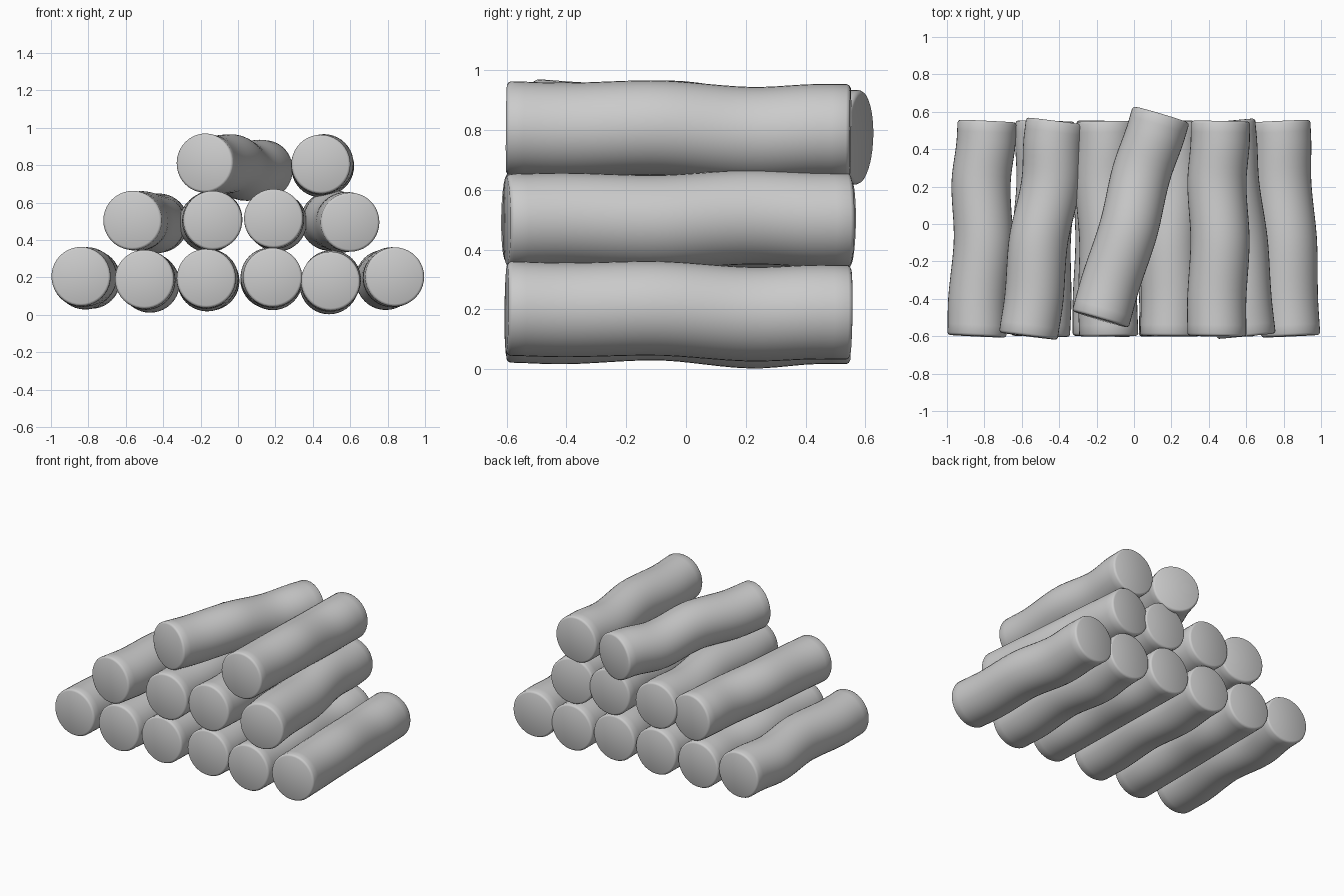
import bpy, bmesh, math
from mathutils import Vector

if "Cube" in bpy.data.objects:
    bpy.data.objects.remove(bpy.data.objects["Cube"])

SIDES = 40
R = 0.158
# gentle waviness along a log: (position, strength)
WAVE = [(0, 0), (0.15, -0.3), (0.43, 0.6), (0.72, -1), (0.92, 0), (1, 0)]


def wave(t):
    for (a, va), (b, vb) in zip(WAVE, WAVE[1:]):
        if t <= b:
            s = (t - a) / (b - a)
            return va + (vb - va) * s * s * (3 - 2 * s)
    return 0.0


def log(name, front, back, wx, wz):
    p, q = Vector(front), Vector(back)
    axis = (q - p).normalized()
    side = axis.cross(Vector((0, 0, 1))).normalized()
    up = side.cross(axis)
    length = (q - p).length
    # ring stations with a small rounded rim at both ends
    rim = [(0, 0.013), (0.004, 0.005), (0.013, 0)]
    stations = [(d / length, R - c) for d, c in rim]
    stations += [(0.011 + 0.978 * i / 24, R) for i in range(1, 24)]
    stations += [(1 - d / length, R - c) for d, c in reversed(rim)]
    bm = bmesh.new()
    rings = []
    for t, r in stations:
        c = p.lerp(q, t) + side * wx * wave(t) + up * wz * wave(t)
        rings.append([bm.verts.new(c + r * (side * math.cos(a) + up * math.sin(a)))
                      for a in (2 * math.pi * i / SIDES for i in range(SIDES))])
    for a, b in zip(rings, rings[1:]):
        for i in range(SIDES):
            j = (i + 1) % SIDES
            bm.faces.new((a[i], a[j], b[j], b[i]))
    bm.faces.new(rings[0])
    bm.faces.new(rings[-1])
    bmesh.ops.recalc_face_normals(bm, faces=bm.faces)
    mesh = bpy.data.meshes.new(name)
    bm.to_mesh(mesh)
    bm.free()
    obj = bpy.data.objects.new(name, mesh)
    bpy.context.collection.objects.link(obj)
    bpy.context.view_layer.objects.active = obj
    obj.select_set(True)
    bpy.ops.object.shade_smooth_by_angle(angle=math.radians(35))
    obj.select_set(False)


F, B = -0.60, 0.55
# each log: front centre, back centre, sideways wave, vertical wave
rows = {
    "bottom_log": [
        ((-0.84, F, 0.205), (-0.785, B, 0.19), 0.017, 0.008),
        ((-0.50, F, 0.19), (-0.475, B, 0.175), -0.012, 0.010),
        ((-0.17, F, 0.195), (-0.15, B, 0.18), 0.010, 0.008),
        ((0.185, F, 0.20), (0.17, B, 0.19), -0.012, 0.010),
        ((0.495, F, 0.18), (0.495, B, 0.175), 0.008, 0.016),
        ((0.838, F, 0.203), (0.785, B, 0.19), 0.010, 0.010),
    ],
    "middle_log": [
        ((-0.565, F, 0.505), (-0.42, B, 0.49), -0.017, 0.008),
        ((-0.135, F, 0.505), (-0.15, B, 0.50), 0.012, 0.010),
        ((0.19, F, 0.515), (0.205, B, 0.50), -0.010, 0.008),
        ((0.60, F, 0.495), (0.49, B, 0.50), 0.010, -0.010),
    ],
    "top_log": [
        ((-0.18, -0.51, 0.812), (0.145, 0.585, 0.775), 0.012, 0.018),
        ((0.443, F, 0.805), (0.463, B, 0.795), 0.014, 0.012),
    ],
}
for row, logs in rows.items():
    for n, spec in enumerate(logs, 1):
        log(f"{row}_{n}", *spec)
